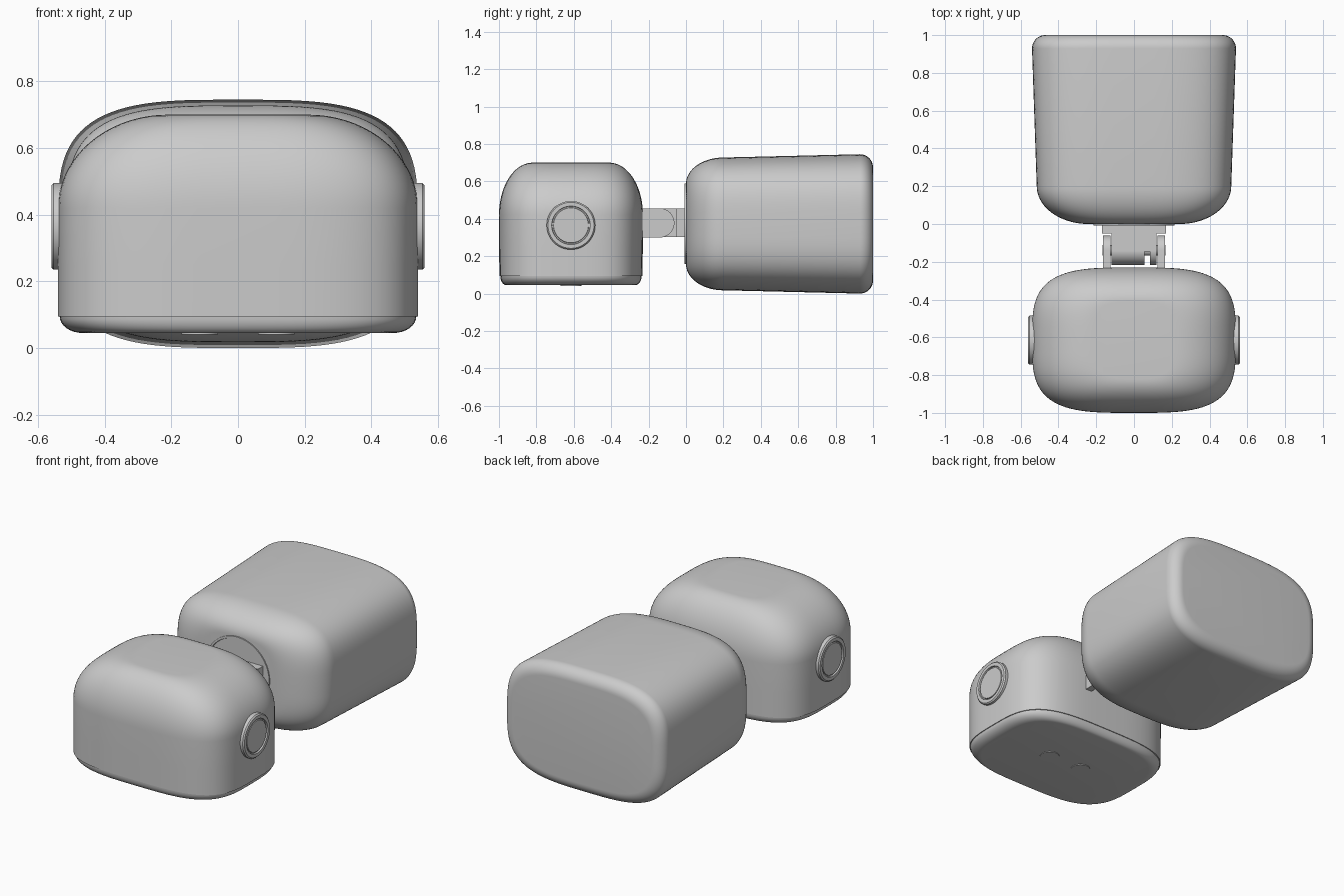
import bpy, bmesh, math
from mathutils import Matrix, Vector

if "Cube" in bpy.data.objects:
    bpy.data.objects.remove(bpy.data.objects["Cube"])

grey = bpy.data.materials.new("plain grey")
grey.diffuse_color = (0.6, 0.6, 0.6, 1)
grey.use_nodes = True
grey.node_tree.nodes["Principled BSDF"].inputs["Base Color"].default_value = grey.diffuse_color


def finish(name, bm, angle=35):
    bmesh.ops.recalc_face_normals(bm, faces=bm.faces)
    mesh = bpy.data.meshes.new(name)
    bm.to_mesh(mesh)
    bm.free()
    mesh.materials.append(grey)
    ob = bpy.data.objects.new(name, mesh)
    bpy.context.collection.objects.link(ob)
    bpy.ops.object.select_all(action='DESELECT')
    ob.select_set(True)
    bpy.context.view_layer.objects.active = ob
    bpy.ops.object.shade_smooth_by_angle(angle=math.radians(angle))
    return ob


def loft(name, rings, place, power=3.5, segs=96, angle=35):
    """Skin superellipse rings (half_u, half_v, height); place maps to world."""
    bm = bmesh.new()
    loops = []
    for a, b, h in rings:
        loop = []
        for i in range(segs):
            t = math.tau * i / segs
            c, s = math.cos(t), math.sin(t)
            u = a * math.copysign(abs(c) ** (2 / power), c)
            v = b * math.copysign(abs(s) ** (2 / power), s)
            loop.append(bm.verts.new(place(u, v, h)))
        loops.append(loop)
    for lo, hi in zip(loops, loops[1:]):
        for i in range(segs):
            j = (i + 1) % segs
            bm.faces.new((lo[i], lo[j], hi[j], hi[i]))
    bm.faces.new(loops[0])
    bm.faces.new(loops[-1])
    return finish(name, bm, angle)


def arc(n, start=0, end=90):
    return [math.radians(start + (end - start) * i / n) for i in range(n + 1)]


def extrude_x(name, profile, x0, x1):
    """Push a (y, z) outline from x0 to x1."""
    bm = bmesh.new()
    face = bm.faces.new([bm.verts.new((x0, y, z)) for y, z in profile])
    new = bmesh.ops.extrude_face_region(bm, geom=[face])["geom"]
    bmesh.ops.translate(bm, vec=(x1 - x0, 0, 0),
                        verts=[g for g in new if isinstance(g, bmesh.types.BMVert)])
    return finish(name, bm)


def tongue(y_flat, y_round, zc, r, side):
    """Outline with one square end and one round end."""
    pts = [(y_flat, zc - r)]
    pts += [(y_round + side * r * math.cos(t), zc + r * math.sin(t)) for t in arc(20, -90, 90)]
    return pts + [(y_flat, zc + r)]


# Front pod: straight walls with a domed, flat-centred top
Y, Z = -0.615, 0.378
upright = lambda u, v, h: (u, Y + v, h)
rings = [(0.54, 0.383, 0.094), (0.54, 0.384, 0.25)]
rings += [(0.21 + 0.33 * math.cos(t), 0.205 + 0.18 * math.cos(t), 0.42 + 0.28 * math.sin(t))
          for t in arc(18)]
loft("front_pod", rings, upright)

# Base plate below the seam, with a rounded lower edge
rings = [(0.465 + 0.07 * math.sin(t), 0.345 + 0.033 * math.sin(t), 0.095 - 0.05 * math.cos(t))
         for t in arc(8)]
loft("pod_base", rings, upright)

# Small discs under the base
for sx in (-1, 1):
    loft("base_disc", [(0.055, 0.055, 0.05), (0.055, 0.055, 0.041)],
         lambda u, v, h, sx=sx: (sx * 0.115 + u, Y + v, h), power=2, segs=48)

# Round side buttons with a grooved face
button = [(0.13, 0.13, 0.50), (0.13, 0.13, 0.553), (0.123, 0.123, 0.56), (0.103, 0.103, 0.56),
          (0.101, 0.101, 0.551), (0.095, 0.095, 0.551), (0.093, 0.093, 0.557)]
for sx in (-1, 1):
    loft("side_button", button,
         lambda u, v, h, sx=sx: (sx * h, Y + u, 0.365 + v), power=2, segs=64)

# Rear pod: gently flaring tub lying along y, rounded at both ends
lying = lambda u, v, h: (u, h, 0.3725 + v)
rings = [(0.24 + 0.275 * math.sin(t), 0.215 + 0.14 * math.sin(t), 0.2 - 0.2 * math.cos(t))
         for t in arc(18)]
rings += [(0.47 + 0.07 * math.cos(t), 0.3025 + 0.07 * math.cos(t), 0.93 + 0.07 * math.sin(t))
          for t in arc(10)]
loft("rear_pod", rings, lying, power=3.4)

# Thin round collar plate on the rear pod's front face
collar = [(0.215, 0.215, 0.03), (0.215, 0.215, -0.007), (0.203, 0.203, -0.007),
          (0.201, 0.201, -0.002), (0.0005, 0.0005, -0.002)]
loft("collar_plate", collar, lying, power=2, segs=72)

# Hinge arms fixed to the front pod
for sx in (-1, 1):
    extrude_x("hinge_arm", tongue(-0.28, -0.14, Z, 0.078, 1), sx * 0.124, sx * 0.165)

# Hinge base and knuckles fixed to the rear pod
extrude_x("hinge_base", [(-0.05, 0.302), (0.02, 0.302), (0.02, 0.454), (-0.05, 0.454)], -0.17, 0.17)
extrude_x("hinge_web", [(-0.145, 0.302), (0.0, 0.302), (0.0, 0.454), (-0.145, 0.454)], -0.119, 0.119)
for x0, x1 in ((-0.12, 0.055), (0.085, 0.12)):
    extrude_x("hinge_knuckle", tongue(0.0, -0.14, Z, 0.076, -1), x0, x1)

# Pivot pin through the arms
loft("pivot_pin", [(0.028, 0.028, -0.168), (0.028, 0.028, 0.168)],
     lambda u, v, h: (h, -0.14 + u, Z + v), power=2, segs=32)
